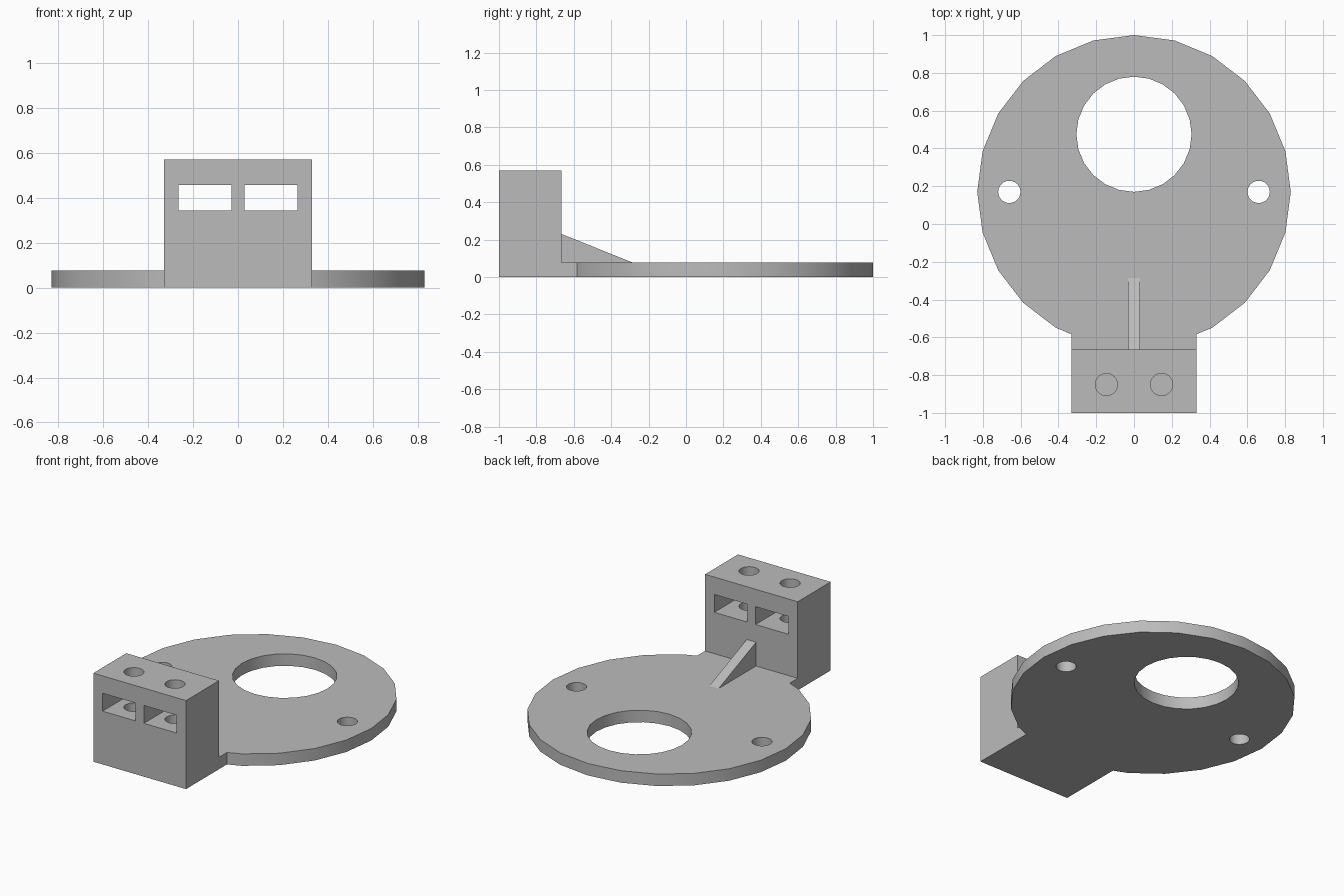
import bpy
import bmesh
import math
from mathutils import Matrix, Vector

cube = bpy.data.objects.get("Cube")
if cube:
    bpy.data.objects.remove(cube, do_unlink=True)

grey = bpy.data.materials.new("plain grey")
grey.use_nodes = True
grey.diffuse_color = (0.5, 0.5, 0.5, 1)
grey.node_tree.nodes["Principled BSDF"].inputs["Base Color"].default_value = (0.5, 0.5, 0.5, 1)

PLATE = 0.077      # plate thickness
HALF = 0.33        # half width of the block
BACK = -0.665      # back face of the block
TOP = 0.57         # top of the block


def finish(name, bm):
    bmesh.ops.recalc_face_normals(bm, faces=bm.faces)
    mesh = bpy.data.meshes.new(name)
    bm.to_mesh(mesh)
    bm.free()
    mesh.materials.append(grey)
    obj = bpy.data.objects.new(name, mesh)
    bpy.context.collection.objects.link(obj)
    return obj


def box(name, low, high):
    low, high = Vector(low), Vector(high)
    bm = bmesh.new()
    place = Matrix.Translation((low + high) / 2) @ Matrix.Diagonal((*(high - low), 1))
    bmesh.ops.create_cube(bm, size=1, matrix=place)
    return finish(name, bm)


def cylinder(name, x, y, radius, z0, z1):
    bm = bmesh.new()
    place = Matrix.Translation((x, y, (z0 + z1) / 2)) @ Matrix.Rotation(math.pi / 2, 4, "Z")
    bmesh.ops.create_cone(bm, cap_ends=True, segments=24, radius1=radius,
                          radius2=radius, depth=z1 - z0, matrix=place)
    return finish(name, bm)


def combine(target, tool, operation):
    tool.hide_render = True
    mod = target.modifiers.new(operation.lower(), "BOOLEAN")
    mod.operation = operation
    mod.solver = "EXACT"
    mod.object = tool
    bpy.context.view_layer.objects.active = target
    bpy.ops.object.modifier_apply(modifier=mod.name)
    bpy.data.objects.remove(tool, do_unlink=True)


# Round plate with its neck, large opening and two screw holes
plate = cylinder("base_plate", 0, 0.17, 0.83, 0, PLATE)
combine(plate, box("neck", (-HALF, BACK, 0), (HALF, -0.3, PLATE)), "UNION")
combine(plate, cylinder("opening", 0, 0.475, 0.305, -0.1, 0.2), "DIFFERENCE")
for side in (-1, 1):
    combine(plate, cylinder("screw_hole", side * 0.66, 0.17, 0.059, -0.1, 0.2), "DIFFERENCE")

# Upright block with two slots through it and two blind holes from above
block = box("mounting_block", (-HALF, -1, 0), (HALF, BACK, TOP))
for side in (-1, 1):
    x0, x1 = sorted((side * 0.03, side * 0.264))
    combine(block, box("slot", (x0, -1.1, 0.343), (x1, BACK + 0.1, 0.458)), "DIFFERENCE")
    combine(block, cylinder("pin_hole", side * 0.146, -0.85, 0.059, PLATE, 0.7), "DIFFERENCE")

# Triangular rib bracing the block against the plate
bm = bmesh.new()
profile = [(BACK, PLATE), (-0.285, PLATE), (BACK, 0.23)]
face = bm.faces.new([bm.verts.new((-0.033, y, z)) for y, z in profile])
grown = bmesh.ops.extrude_face_region(bm, geom=[face])
moved = [v for v in grown["geom"] if isinstance(v, bmesh.types.BMVert)]
bmesh.ops.translate(bm, verts=moved, vec=(0.066, 0, 0))
rib = finish("support_rib", bm)

# Smooth round walls, sharp corners
bpy.ops.object.select_all(action="DESELECT")
for obj in (plate, block, rib):
    obj.select_set(True)
bpy.context.view_layer.objects.active = plate
bpy.ops.object.shade_smooth_by_angle(angle=math.radians(30))
